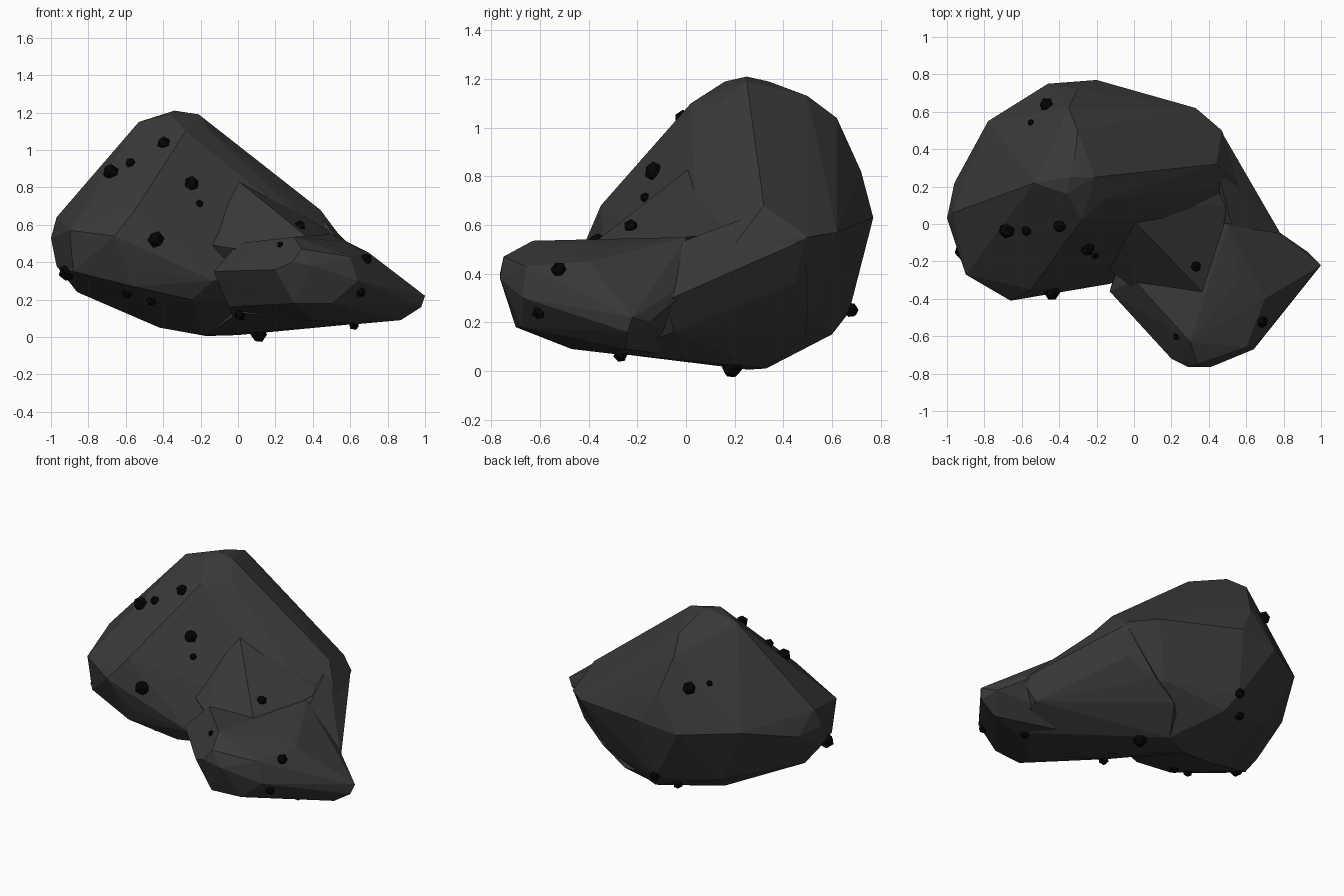
import bpy, bmesh
from mathutils import Vector
from mathutils.bvhtree import BVHTree

def material(name, v):
    m = bpy.data.materials.new(name)
    m.diffuse_color = (v, v, v, 1)
    return m

rock_mat = material("dark_stone", 0.041)
nub_mat = material("black_stone", 0.002)

def hull(name, pts):
    bm = bmesh.new()
    for p in pts:
        bm.verts.new(p)
    r = bmesh.ops.convex_hull(bm, input=bm.verts)
    junk = {v for v in r["geom_interior"] + r["geom_unused"]
            if isinstance(v, bmesh.types.BMVert) and v.is_valid}
    bmesh.ops.delete(bm, geom=list(junk), context='VERTS')
    bmesh.ops.recalc_face_normals(bm, faces=bm.faces)
    me = bpy.data.meshes.new(name)
    bm.to_mesh(me)
    bm.free()
    me.materials.append(rock_mat)
    ob = bpy.data.objects.new(name, me)
    bpy.context.collection.objects.link(ob)
    return ob

# tall rear lump of the boulder
body = hull("boulder", [
    (-.53, .22, 1.15), (-.34, .25, 1.21), (-.21, .25, 1.19), (-.28, .02, 1.1), (-.15, .14, 1.1),
    (-.36, .16, 1.19), (-.32, .34, 1.19), (-.3, .5, 1.13), (-.35, .62, 1.04), (-.3, .72, .82),
    (-1, .03, .53), (-.97, .06, .64), (-.96, .22, .52), (-.78, .55, .62), (-.9, -.27, .57),
    (-.66, -.41, .54), (-.46, -.36, .5), (-.55, -.35, .68), (-.52, -.36, .36), (-.13, -.32, .3),
    (-.17, .25, .005), (-.42, .2, .05), (-.86, 0, .24), (-.97, -.02, .38), (-.88, -.25, .35),
    (-.56, -.33, .27), (-.25, -.27, .2), (-.2, .77, .63), (-.46, .75, .6), (.33, .62, .57),
    (.47, .5, .55), (.44, .32, .68), (-.25, .67, .24), (.2, .52, .24), (-.2, .6, .15),
    (0, .33, .01), (-.6, .5, .25), (.56, .2, .52), (.64, .05, .36), (.6, .05, .2)])

# low front-right spur
spur = hull("spur", [
    (1, -.22, .22), (.98, -.24, .16), (.87, -.25, .09), (.93, -.15, .2), (.78, -.06, .32),
    (.67, .03, .35), (.5, 0, .55), (.56, -.3, .51), (.7, -.4, .45), (.64, -.67, .3),
    (.6, -.66, .43), (.41, -.765, .38), (.29, -.765, .4), (.34, -.75, .47), (.3, -.63, .535),
    (.2, -.72, .36), (.65, -.3, .07), (.4, -.47, .09), (.3, -.58, .15), (.5, -.68, .18),
    (.3, -.7, .18), (0, .1, .04), (-.05, -.3, .16), (-.13, -.36, .35), (0, -.3, .5), (0, 0, .5)])

# shoulder easing from the lump down onto the spur
shoulder = hull("shoulder", [
    (-.08, .1, .9), (.06, -.09, .72), (.2, -.1, .69), (.37, -.16, .58), (-.2, -.2, .5),
    (.0, -.34, .47), (.4, -.4, .51), (.5, .1, .56), (.44, .3, .6), (0, .2, .3), (.1, -.3, .3)])

# sloping right flank and underside between lump and spur
flank = hull("flank", [
    (.47, .49, .54), (.44, .3, .65), (.67, .03, .35), (.8, -.08, .29), (.55, -.1, .5),
    (.72, -.05, .16), (.65, -.28, .072), (.4, -.45, .092), (0, -.28, .13), (-.17, .25, .006),
    (0, .33, .01), (.1, .49, .14), (.25, .5, .25), (.42, .45, .36)])

for other in (spur, flank, shoulder):
    mod = body.modifiers.new("join", 'BOOLEAN')
    mod.operation = 'UNION'
    mod.solver = 'EXACT'
    mod.object = other
dg = bpy.context.evaluated_depsgraph_get()
joined = bpy.data.meshes.new_from_object(body.evaluated_get(dg))
body.modifiers.clear()
body.data = joined
for other in (spur, flank, shoulder):
    bpy.data.objects.remove(other)

# little dark nubs stuck on the surface
tree = BVHTree.FromPolygons([v.co for v in joined.vertices],
                            [tuple(p.vertices) for p in joined.polygons])
nubs = [(-.41, -.04, 1.07, .034), (-.69, -.05, .9, .042), (-.59, -.06, .96, .027),
        (-.24, -.15, .83, .038), (-.2, -.18, .72, .02), (-.44, -.36, .52, .043),
        (.34, -.23, .61, .028), (.24, -.59, .48, .017), (.7, -.53, .43, .031),
        (.66, -.61, .235, .026), (-.93, -.15, .33, .043), (-.6, -.22, .205, .028),
        (-.47, -.2, .15, .027), (.01, -.27, .11, .03), (.11, .19, .03, .042),
        (.62, -.27, .065, .027), (-.5, .69, .89, .038), (-.59, .57, .92, .018),
        (-.25, .68, .25, .03), (-.35, .58, .15, .028)]
for i, (x, y, z, r) in enumerate(nubs):
    p, n, _, _ = tree.find_nearest(Vector((x, y, z)))
    bpy.ops.mesh.primitive_ico_sphere_add(subdivisions=1, radius=r * 1.08, location=p + n * r * .2,
                                          rotation=(i * .7, i * 1.1, i))
    ob = bpy.context.object
    ob.name = f"nub_{i + 1}"
    ob.data.materials.append(nub_mat)
